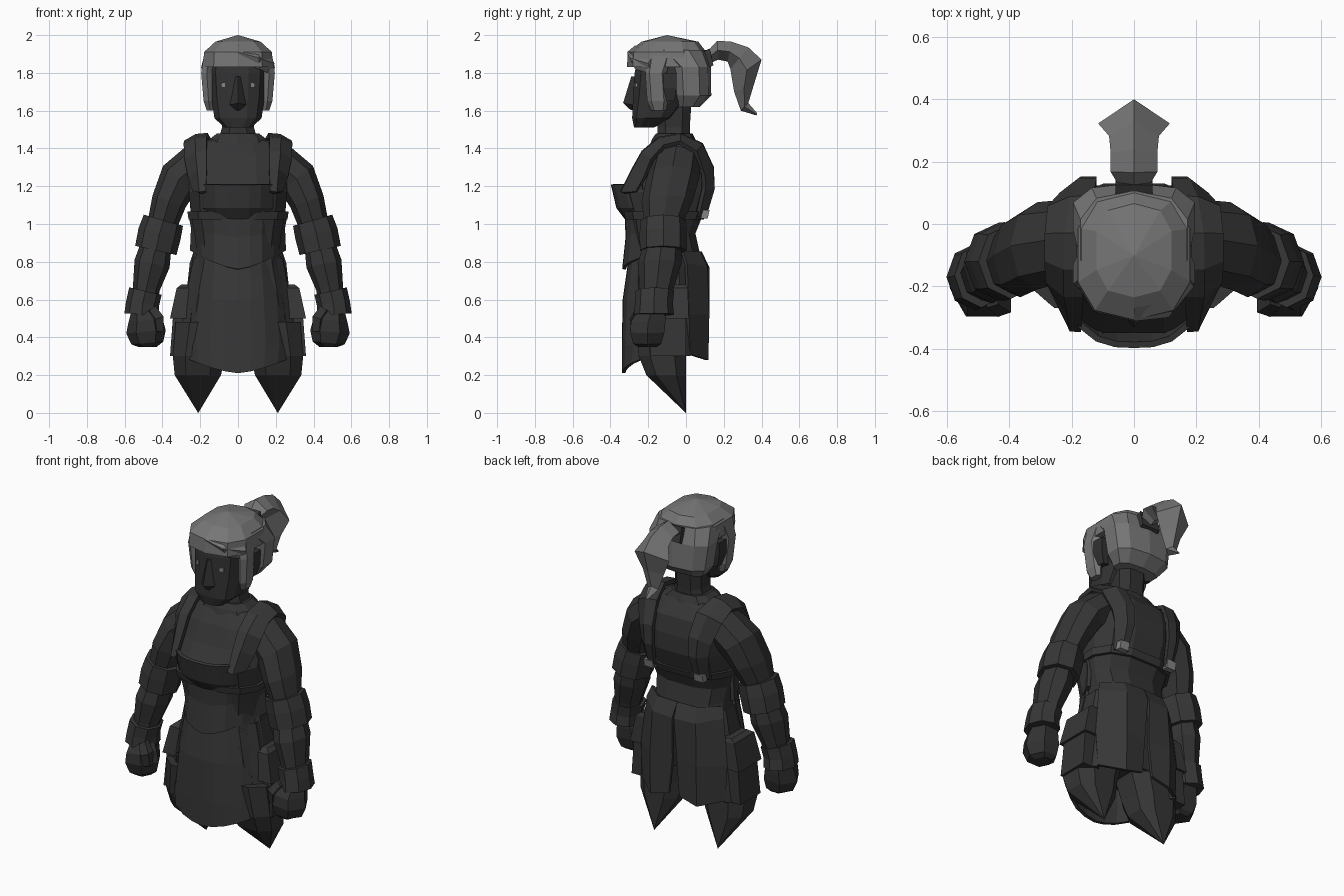
import bpy, bmesh, math
from mathutils import Vector


def material(name, r, g, b):
    m = bpy.data.materials.new(name)
    m.diffuse_color = (r, g, b, 1)
    return m


SKIN = material("dark skin", 0.032, 0.032, 0.032)
CLOTH = material("shirt charcoal", 0.035, 0.035, 0.035)
APRON = material("apron charcoal", 0.038, 0.038, 0.038)
HAIR = material("grey hair", 0.18, 0.18, 0.18)
METAL = material("light grey metal", 0.24, 0.24, 0.24)


def skin_rows(name, rows, mat, closed=True, mirror=False, thick=0):
    """Join rows of points; closed rows make a capped tube, open rows a sheet."""
    bm = bmesh.new()
    vs = [[bm.verts.new(p) for p in row] for row in rows]
    n = len(rows[0])
    for a, b in zip(vs, vs[1:]):
        for i in range(n if closed else n - 1):
            j = (i + 1) % n
            bm.faces.new((a[i], a[j], b[j], b[i]))
    if closed:
        bm.faces.new(vs[0])
        bm.faces.new(vs[-1])
    bmesh.ops.remove_doubles(bm, verts=bm.verts, dist=1e-4)
    bmesh.ops.recalc_face_normals(bm, faces=bm.faces)
    me = bpy.data.meshes.new(name)
    bm.to_mesh(me)
    bm.free()
    me.materials.append(mat)
    ob = bpy.data.objects.new(name, me)
    bpy.context.collection.objects.link(ob)
    if mirror:
        ob.modifiers.new("mirror", 'MIRROR')
    if thick:
        s = ob.modifiers.new("thickness", 'SOLIDIFY')
        s.thickness, s.offset = thick, 0
    return ob


def ring(z, y0, y1, x0, x1=None, n=12, e=0.75):
    """Horizontal rounded ring spanning y0..y1 and x0..x1 (or +-x0)."""
    if x1 is None:
        x0, x1 = -x0, x0
    k = math.cos(math.pi / n) ** e
    pts = []
    for i in range(n):
        a = (i + 0.5) * 2 * math.pi / n
        c, s = math.cos(a), math.sin(a)
        u = math.copysign(abs(c) ** e, c) / k
        v = math.copysign(abs(s) ** e, s) / k
        pts.append(((x0 + x1) / 2 + u * (x1 - x0) / 2, (y0 + y1) / 2 + v * (y1 - y0) / 2, z))
    return pts


def stack(name, specs, mat, n=12, e=0.75, mirror=False):
    return skin_rows(name, [ring(*s, n=n, e=e) for s in specs], mat, mirror=mirror)


def limb(name, path, mat, n=8):
    """Mirrored tube; each station is x, y, z, radius in xz, radius in y."""
    rows = []
    for i, (x, y, z, ra, rb) in enumerate(path):
        p, q = path[max(i - 1, 0)], path[min(i + 1, len(path) - 1)]
        d = Vector((q[0] - p[0], 0, q[2] - p[2])).normalized()
        side = Vector((-d.z, 0, d.x))
        rows.append([Vector((x, y, z)) + side * ra * math.cos(t) + Vector((0, rb * math.sin(t), 0))
                     for t in [2 * math.pi * k / n for k in range(n)]])
    return skin_rows(name, rows, mat, mirror=True)


def arc(z, dz, hw, yf, ys, cols=8):
    """Front-bowed row: the middle is at z, yf and the ends at z + dz, ys."""
    ts = [2 * i / cols - 1 for i in range(cols + 1)]
    return [(hw * t, yf + (ys - yf) * abs(t) ** 3, z + dz * abs(t) ** 1.5) for t in ts]


def sheet(name, arcs, mat, thick=0.02):
    return skin_rows(name, [arc(*a) for a in arcs], mat, closed=False, thick=thick)


# Torso, hips and pointed legs
stack("shirt_torso", [(0.78, -0.29, 0.09, 0.23), (0.86, -0.28, 0.07, 0.22), (0.95, -0.29, 0.05, 0.23),
                      (1.05, -0.31, 0.09, 0.25), (1.17, -0.35, 0.13, 0.26), (1.27, -0.28, 0.13, 0.26),
                      (1.37, -0.23, 0.11, 0.25), (1.43, -0.18, 0.06, 0.20), (1.46, -0.15, 0.03, 0.12)], CLOTH)
stack("hips", [(0.42, -0.27, 0.0, 0.29), (0.55, -0.28, 0.03, 0.28), (0.70, -0.29, 0.07, 0.25),
               (0.82, -0.28, 0.07, 0.22)], CLOTH)
stack("leg", [(0.0, -0.001, 0.0, 0.21, 0.211), (0.20, -0.21, 0.0, 0.09, 0.335),
              (0.30, -0.25, 0.0, 0.07, 0.345), (0.48, -0.27, 0.0, 0.02, 0.33)], CLOTH, n=8, mirror=True)

# Collar, neck and head
stack("collar", [(1.41, -0.19, 0.06, 0.17), (1.45, -0.175, 0.045, 0.15), (1.48, -0.155, 0.03, 0.11)], CLOTH, n=10)
stack("neck", [(1.42, -0.15, 0.02, 0.11), (1.51, -0.15, 0.02, 0.085), (1.66, -0.16, 0.03, 0.09)], SKIN, n=8)
stack("head", [(1.51, -0.275, -0.17, 0.07), (1.56, -0.285, -0.07, 0.125), (1.68, -0.28, 0.03, 0.142),
               (1.80, -0.272, 0.05, 0.15), (1.90, -0.25, 0.05, 0.14)], SKIN)
skin_rows("nose", [[(-0.014, -0.272, 1.78), (0, -0.29, 1.78), (0.014, -0.272, 1.78)],
                   [(-0.045, -0.28, 1.63), (0, -0.333, 1.64), (0.045, -0.28, 1.63)],
                   [(-0.015, -0.275, 1.60), (0, -0.295, 1.605), (0.015, -0.275, 1.60)]], SKIN)
stack("ear", [(1.65, -0.13, -0.06, 0.12, 0.165), (1.72, -0.14, -0.05, 0.12, 0.185),
              (1.80, -0.14, -0.05, 0.12, 0.185)], SKIN, n=4, mirror=True)
skin_rows("eye", [[(0.069, y, 1.724), (0.091, y + 0.006, 1.724), (0.091, y + 0.006, 1.746), (0.069, y, 1.746)]
                  for y in (-0.273, -0.264)], METAL, mirror=True)

# Hair cap, back hair, side locks and swept fringe
stack("hair_cap", [(1.83, -0.305, 0.10, 0.185), (1.91, -0.30, 0.10, 0.18), (1.965, -0.23, 0.06, 0.12),
                   (2.0, -0.101, -0.10, 0.001)], HAIR, n=10)
stack("back_hair", [(1.62, -0.05, 0.07, 0.13), (1.68, -0.07, 0.13, 0.175), (1.83, -0.08, 0.128, 0.195),
                    (1.92, -0.20, 0.10, 0.172)], HAIR, n=10)
stack("side_lock", [(1.60, -0.18, -0.11, 0.13, 0.165), (1.65, -0.20, -0.10, 0.13, 0.182),
                    (1.80, -0.21, -0.11, 0.135, 0.195), (1.91, -0.20, -0.07, 0.13, 0.178)], HAIR, n=6, mirror=True)
skin_rows("swept_fringe", [[(0.0, -0.27, 1.945), (0.0, -0.312, 1.91), (0.0, -0.29, 1.87)],
                           [(0.10, -0.25, 1.93), (0.11, -0.30, 1.88), (0.11, -0.27, 1.82)],
                           [(0.165, -0.17, 1.91), (0.193, -0.20, 1.85), (0.18, -0.18, 1.79)]], HAIR)


# Ponytail: diamond sections given as outer y, z, inner y, z and half width
def diamond(oy, oz, iy, iz, w):
    my, mz = (oy + iy) / 2, (oz + iz) / 2
    return [(0, oy, oz), (w, my, mz), (0, iy, iz), (-w, my, mz)]


skin_rows("ponytail", [diamond(*s) for s in [
    (0.11, 1.91, 0.125, 1.85, 0.045), (0.165, 1.97, 0.17, 1.87, 0.075), (0.24, 1.965, 0.22, 1.86, 0.075),
    (0.33, 1.935, 0.235, 1.82, 0.08), (0.40, 1.87, 0.245, 1.76, 0.115), (0.36, 1.74, 0.255, 1.70, 0.07),
    (0.33, 1.64, 0.29, 1.60, 0.035), (0.378, 1.585, 0.372, 1.575, 0.008)]], HAIR)
skin_rows("hair_tie", [[(sx * 0.06, y + 0.02 * (sz < 0), z + sz * 0.045) for sx, sz in
                        ((-1, -1), (1, -1), (1, 1), (-1, 1))] for y, z in ((0.085, 1.865), (0.125, 1.885))], APRON)

# Apron: bib, corset with a pointed hem, and front skirt
sheet("apron_bib", [(1.21, 0, 0.235, -0.388, -0.23), (1.09, 0, 0.23, -0.36, -0.20),
                    (1.03, 0.03, 0.225, -0.315, -0.13)], APRON)
sheet("corset", [(1.05, 0.01, 0.255, -0.315, -0.09), (0.93, 0.05, 0.24, -0.31, -0.09),
                 (0.76, 0.10, 0.245, -0.328, -0.09)], APRON)
sheet("apron_skirt", [(0.88, 0, 0.22, -0.285, -0.12), (0.72, 0, 0.25, -0.308, -0.13),
                      (0.60, 0, 0.265, -0.325, -0.15), (0.36, 0, 0.285, -0.33, -0.19),
                      (0.21, 0.08, 0.27, -0.33, -0.22)], APRON)
stack("chest_belt", [(1.025, -0.32, 0.095, 0.262), (1.065, -0.33, 0.11, 0.268)], APRON)

# Shoulder straps over the back, with buckles
strap = [(0.17, 0.23, -0.335, 1.17), (0.165, 0.255, -0.275, 1.29), (0.165, 0.275, -0.225, 1.38),
         (0.165, 0.28, -0.14, 1.45), (0.16, 0.28, -0.03, 1.47), (0.13, 0.27, 0.08, 1.42),
         (0.12, 0.23, 0.135, 1.30), (0.12, 0.215, 0.14, 1.19), (0.135, 0.195, 0.095, 1.04)]
skin_rows("shoulder_strap", [[(a, y, z), ((a + b) / 2, y, z - 0.005), (b, y * 0.75 - 0.01, z - 0.04 * (z > 1.25))]
                             for a, b, y, z in strap], APRON, closed=False, mirror=True, thick=0.025)
stack("buckle", [(1.03, 0.08, 0.115, 0.135, 0.195), (1.075, 0.08, 0.125, 0.135, 0.195)],
      METAL, n=4, e=1, mirror=True)

# Coat tails and hip pouches
skin_rows("coat_tail", [[(0.0, 0.075, 0.85), (0.13, 0.07, 0.85), (0.23, -0.02, 0.85)],
                        [(0.005, 0.115, 0.77), (0.14, 0.105, 0.77), (0.25, 0.0, 0.79)],
                        [(0.015, 0.10, 0.52), (0.15, 0.115, 0.52), (0.28, 0.01, 0.52)],
                        [(0.035, 0.105, 0.31), (0.15, 0.11, 0.28), (0.27, 0.015, 0.31)]],
          APRON, closed=False, mirror=True, thick=0.018)
stack("hip_side", [(0.30, -0.22, 0.01, 0.22, 0.33), (0.55, -0.21, 0.01, 0.20, 0.29),
                   (0.82, -0.20, -0.01, 0.16, 0.235)], CLOTH, n=6, mirror=True)
stack("hip_pouch", [(0.30, -0.19, 0.0, 0.24, 0.36), (0.50, -0.18, 0.0, 0.24, 0.345),
                    (0.54, -0.17, 0.0, 0.22, 0.335)], CLOTH, n=4, e=0.2, mirror=True)
stack("pouch_flap", [(0.50, -0.20, 0.015, 0.24, 0.36), (0.66, -0.18, 0.01, 0.22, 0.325),
                     (0.68, -0.15, 0.0, 0.22, 0.30)], APRON, n=4, e=0.2, mirror=True)

# Arms, cuffs and fists
limb("upper_arm", [(0.20, -0.05, 1.33, 0.11, 0.13), (0.31, -0.07, 1.24, 0.11, 0.14),
                   (0.365, -0.10, 1.12, 0.093, 0.135), (0.40, -0.12, 1.0, 0.08, 0.10),
                   (0.44, -0.125, 0.88, 0.08, 0.09)], CLOTH)
limb("elbow_cuff", [(0.395, -0.12, 1.02, 0.108, 0.12), (0.415, -0.12, 0.95, 0.115, 0.126),
                    (0.435, -0.12, 0.86, 0.112, 0.124)], APRON)
limb("forearm", [(0.43, -0.125, 0.90, 0.08, 0.10), (0.455, -0.14, 0.79, 0.095, 0.115),
                 (0.485, -0.155, 0.66, 0.072, 0.09), (0.50, -0.17, 0.52, 0.06, 0.075)], CLOTH)
limb("wrist_band", [(0.49, -0.165, 0.645, 0.088, 0.103), (0.505, -0.17, 0.58, 0.088, 0.10),
                    (0.51, -0.17, 0.52, 0.092, 0.107)], APRON)
limb("fist", [(0.50, -0.18, 0.55, 0.065, 0.08), (0.49, -0.20, 0.49, 0.09, 0.105), (0.487, -0.205, 0.43, 0.105, 0.105),
              (0.48, -0.205, 0.37, 0.085, 0.085), (0.48, -0.205, 0.35, 0.05, 0.06)], SKIN, n=6)
limb("thumb", [(0.46, -0.24, 0.55, 0.035, 0.03), (0.425, -0.26, 0.50, 0.04, 0.04),
               (0.42, -0.255, 0.43, 0.03, 0.03)], SKIN, n=5)
